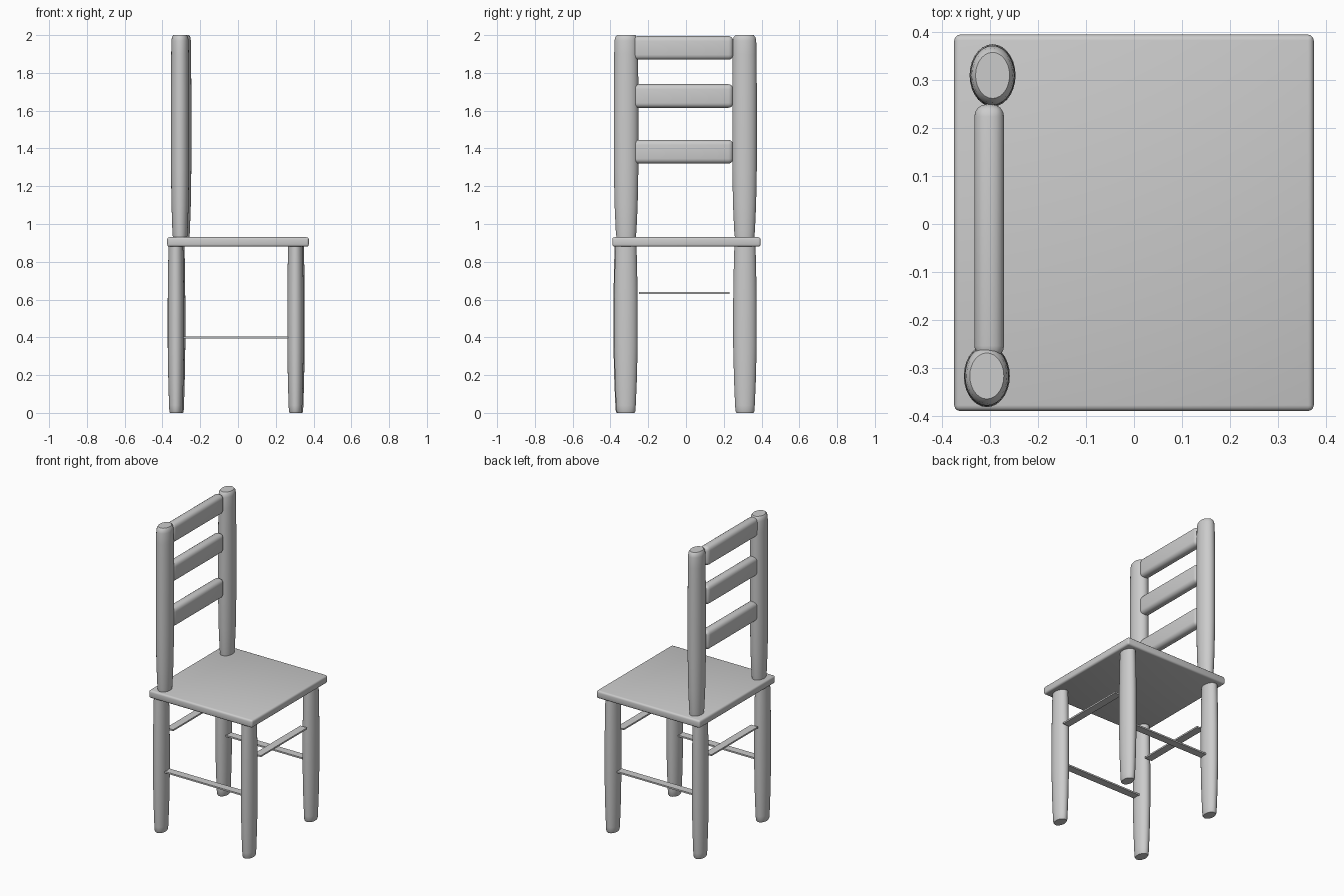
import bpy, bmesh, math

cube = bpy.data.objects.get("Cube")
if cube:
    bpy.data.objects.remove(cube, do_unlink=True)

# One plain grey material for the whole chair
grey = bpy.data.materials.new("plain_grey")
grey.use_nodes = True
colour = (0.6, 0.6, 0.6, 1)
grey.diffuse_color = colour
grey.node_tree.nodes["Principled BSDF"].inputs["Base Color"].default_value = colour

SIDES = 28


def finish(name, bm):
    bmesh.ops.recalc_face_normals(bm, faces=bm.faces)
    mesh = bpy.data.meshes.new(name)
    bm.to_mesh(mesh)
    bm.free()
    mesh.materials.append(grey)
    obj = bpy.data.objects.new(name, mesh)
    bpy.context.collection.objects.link(obj)
    bpy.ops.object.select_all(action='DESELECT')
    obj.select_set(True)
    bpy.context.view_layer.objects.active = obj
    bpy.ops.object.shade_smooth_by_angle(angle=math.radians(40))
    return obj


def box(name, x, y, z, bevel=0, segments=3):
    """Box from (min, max) ranges, with rounded edges."""
    bm = bmesh.new()
    bmesh.ops.create_cube(bm, size=1)
    for v in bm.verts:
        for axis, (low, high) in enumerate((x, y, z)):
            v.co[axis] = low if v.co[axis] < 0 else high
    if bevel:
        bmesh.ops.bevel(bm, geom=bm.edges[:], offset=bevel, segments=segments,
                        profile=0.5, affect='EDGES')
    return finish(name, bm)


def turned(name, x, y, rx, ry, profile):
    """Oval post: profile holds (radius factor, height) pairs."""
    bm = bmesh.new()
    rings = []
    for factor, z in profile:
        ring = []
        for i in range(SIDES):
            a = math.tau * i / SIDES
            ring.append(bm.verts.new((x + rx * factor * math.cos(a),
                                      y + ry * factor * math.sin(a), z)))
        rings.append(ring)
    for low, high in zip(rings, rings[1:]):
        for i in range(SIDES):
            j = (i + 1) % SIDES
            bm.faces.new((low[i], low[j], high[j], high[i]))
    bm.faces.new(rings[0][::-1])
    bm.faces.new(rings[-1])
    return finish(name, bm)


# Seat board
box("seat", (-0.375, 0.375), (-0.39, 0.395), (0.88, 0.93), 0.012)

# Four legs, slightly swollen in the middle
leg_profile = [(0.72, 0), (0.8, 0.008), (0.84, 0.04), (0.93, 0.17), (1, 0.35),
               (1, 0.6), (0.95, 0.78), (0.9, 0.885)]
for name, x, y in (("back_right_leg", -0.329, -0.322), ("back_left_leg", -0.322, 0.312),
                   ("front_right_leg", 0.304, -0.318), ("front_left_leg", 0.31, 0.312)):
    turned(name, x, y, 0.043, 0.062, leg_profile)

# Two back posts, tapered at the foot and rounded on top
post_profile = [(0.78, 0.925), (0.84, 0.96), (0.94, 1.1), (1, 1.3), (1, 1.7),
                (0.97, 1.9), (0.95, 1.97), (0.88, 1.99), (0.74, 2.0)]
turned("right_back_post", -0.307, -0.317, 0.048, 0.065, post_profile)
turned("left_back_post", -0.295, 0.31, 0.048, 0.065, post_profile)

# Three rounded back slats
for name, z in (("lower_slat", 1.32), ("middle_slat", 1.615), ("upper_slat", 1.87)):
    box(name, (-0.333, -0.271), (-0.28, 0.25), (z, z + 0.125), 0.026, 4)

# Thin flat stretchers between the legs
for name, y in (("right_stretcher", -0.32), ("left_stretcher", 0.305)):
    box(name, (-0.29, 0.275), (y - 0.025, y + 0.025), (0.394, 0.404))
for name, x in (("back_stretcher", -0.32), ("front_stretcher", 0.315)):
    box(name, (x - 0.025, x + 0.025), (-0.25, 0.23), (0.629, 0.639))
